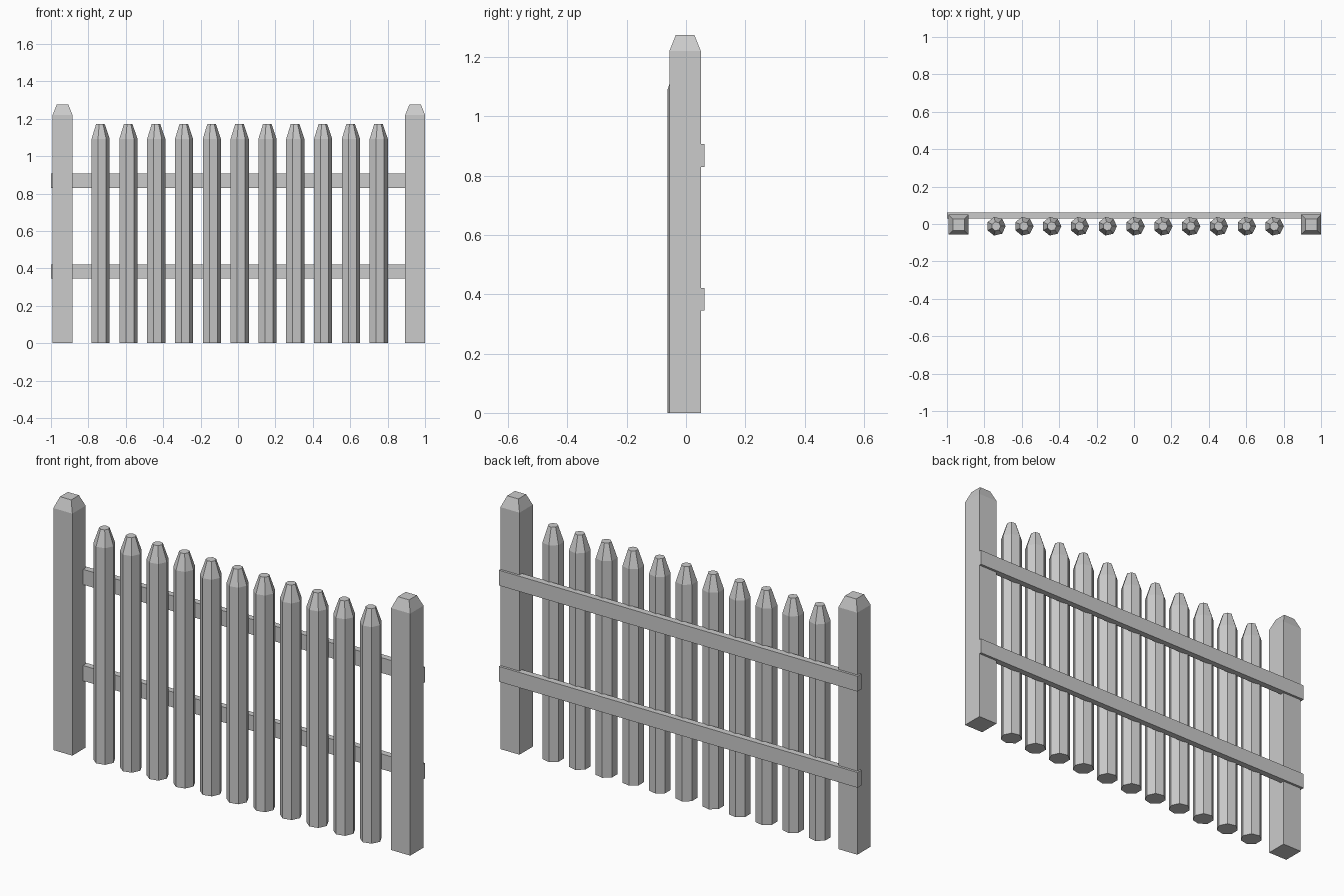
import bpy
import bmesh
from math import cos, sin, tau, pi

if "Cube" in bpy.data.objects:
    bpy.data.objects.remove(bpy.data.objects["Cube"])


def lofted_stake(name, loc, sides, start, rings):
    """Closed upright prism from (radius, z) rings."""
    bm = bmesh.new()
    loops = []
    for r, z in rings:
        loops.append([bm.verts.new((r * cos(start + tau * i / sides),
                                    r * sin(start + tau * i / sides), z))
                      for i in range(sides)])
    for low, high in zip(loops, loops[1:]):
        for i in range(sides):
            j = (i + 1) % sides
            bm.faces.new((low[i], low[j], high[j], high[i]))
    bm.faces.new(loops[0][::-1])
    bm.faces.new(loops[-1])
    mesh = bpy.data.meshes.new(name)
    bm.to_mesh(mesh)
    bm.free()
    obj = bpy.data.objects.new(name, mesh)
    obj.location = loc
    bpy.context.collection.objects.link(obj)
    return obj


def box(name, center, size):
    bpy.ops.mesh.primitive_cube_add(size=1, location=center)
    obj = bpy.context.object
    obj.name = name
    obj.scale = size
    return obj


# Square end posts with chamfered tops
diag = 2 ** 0.5
for side, x in (("left", -0.938), ("right", 0.947)):
    lofted_stake(f"{side}_post", (x, -0.003, 0), 4, pi / 4,
                 [(0.053 * diag, 0), (0.053 * diag, 1.22), (0.031 * diag, 1.275)])

# Seven-sided pickets with blunt points
for i in range(11):
    lofted_stake(f"picket_{i + 1}", (-0.737 + 0.1487 * i, -0.012, 0), 7, 0,
                 [(0.051, 0), (0.051, 1.092), (0.024, 1.172)])

# Horizontal rails across the back
for name, z in (("lower_rail", 0.383), ("upper_rail", 0.868)):
    box(name, (0, 0.046, z), (2.0, 0.032, 0.077))
